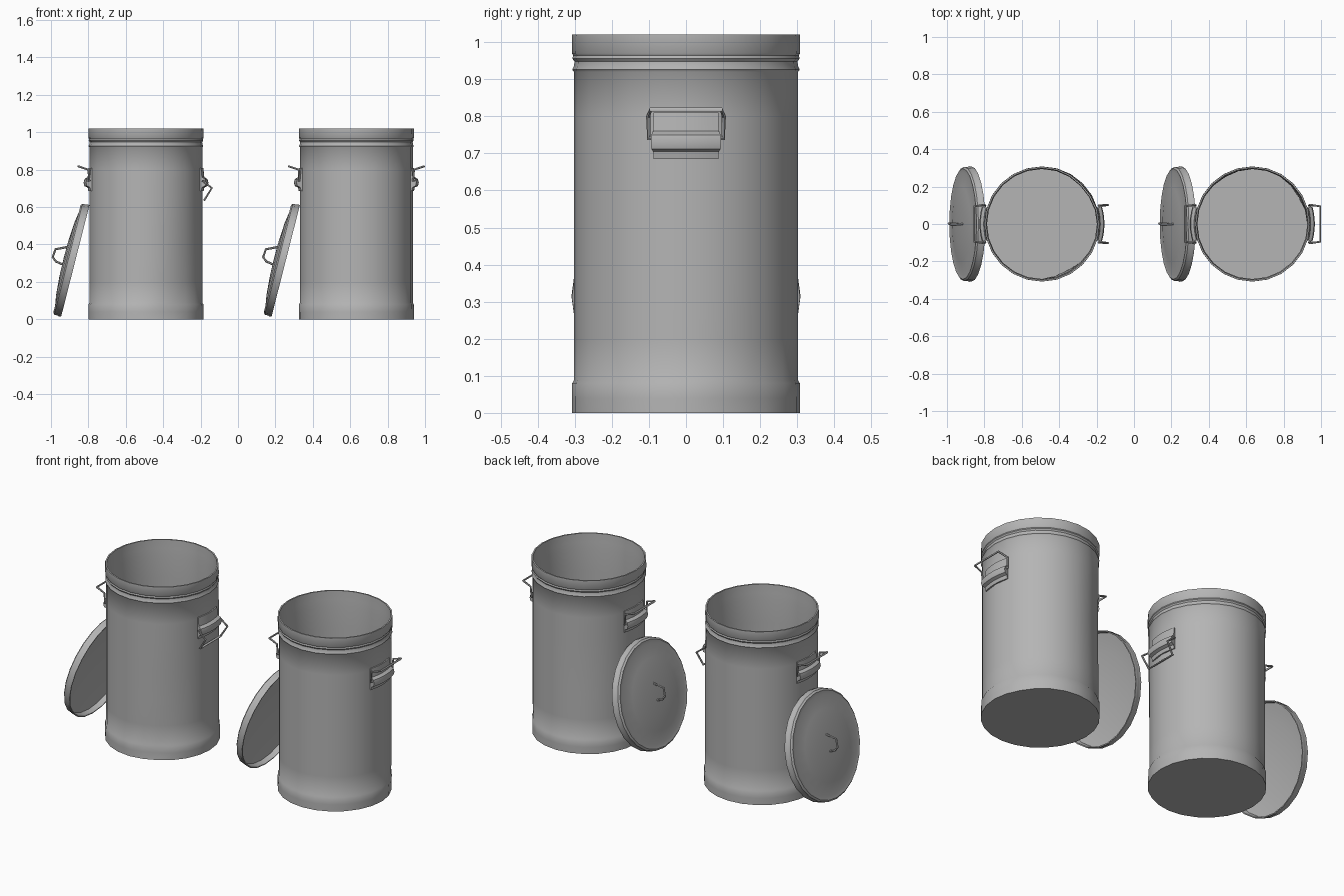
import bpy, bmesh
from math import sin, cos, pi, exp, atan2, hypot, radians
from mathutils import Matrix, Vector

cube = bpy.data.objects.get("Cube")
if cube:
    bpy.data.objects.remove(cube, do_unlink=True)

steel = bpy.data.materials.new("galvanised_steel")
steel.use_nodes = True
grey = (0.46, 0.46, 0.46, 1)
steel.diffuse_color = grey
steel.node_tree.nodes["Principled BSDF"].inputs["Base Color"].default_value = grey


def finish(obj, angle=40):
    bpy.ops.object.select_all(action='DESELECT')
    obj.select_set(True)
    bpy.context.view_layer.objects.active = obj
    bpy.ops.object.shade_smooth_by_angle(angle=radians(angle))


def lathe(name, profile, matrix, segments=24, sweep=2 * pi, dents=()):
    """Turn an (r, z) profile about z; a partial sweep is centred on +x and capped."""
    bm = bmesh.new()
    full = sweep > 6
    count = segments if full else segments + 1
    rings = []
    for i in range(count):
        a = sweep * i / segments - (0 if full else sweep / 2)
        rings.append([bm.verts.new((r * cos(a), r * sin(a), z)) for r, z in profile])
    for i in range(segments):
        a, b = rings[i], rings[(i + 1) % count]
        for j in range(len(profile) - 1):
            bm.faces.new((a[j], b[j], b[j + 1], a[j + 1]))
    if not full:
        bm.faces.new(rings[0])
        bm.faces.new(rings[-1])
    bmesh.ops.remove_doubles(bm, verts=bm.verts, dist=0.0001)
    # push shallow dents into the wall
    for angle, height, depth, width, tall in dents:
        for v in bm.verts:
            r = hypot(v.co.x, v.co.y)
            if r > 0.2:
                d = atan2(v.co.y, v.co.x) - radians(angle)
                d = atan2(sin(d), cos(d))
                push = depth * exp(-(d / width) ** 2 - ((v.co.z - height) / tall) ** 2)
                v.co.x *= 1 - push / r
                v.co.y *= 1 - push / r
    bmesh.ops.recalc_face_normals(bm, faces=bm.faces)
    mesh = bpy.data.meshes.new(name)
    bm.to_mesh(mesh)
    bm.free()
    mesh.materials.append(steel)
    obj = bpy.data.objects.new(name, mesh)
    bpy.context.collection.objects.link(obj)
    obj.matrix_world = matrix
    finish(obj)
    return obj


def rod(name, points, matrix, radius=0.006):
    """Bent wire along a path, turned into a mesh."""
    curve = bpy.data.curves.new(name, 'CURVE')
    curve.dimensions = '3D'
    curve.bevel_depth = radius
    curve.bevel_resolution = 1
    curve.use_fill_caps = True
    spline = curve.splines.new('POLY')
    spline.points.add(len(points) - 1)
    for p, co in zip(spline.points, points):
        p.co = (*co, 1)
    curve.materials.append(steel)
    obj = bpy.data.objects.new(name, curve)
    bpy.context.collection.objects.link(obj)
    obj.matrix_world = matrix
    bpy.ops.object.select_all(action='DESELECT')
    obj.select_set(True)
    bpy.context.view_layer.objects.active = obj
    bpy.ops.object.convert(target='MESH')
    finish(bpy.context.object, 50)


# can wall: base band, body, pinched neck with two beads, rim, then the inside
body_rings = (0.2, 0.35, 0.5, 0.65, 0.8)
outer = [(0, 0), (0.308, 0), (0.308, 0.04), (0.307, 0.08), (0.302, 0.088)]
outer += [(0.302, z) for z in body_rings]
outer += [(0.302, 0.92), (0.307, 0.926), (0.302, 0.936), (0.301, 0.948),
          (0.307, 0.956), (0.304, 0.964), (0.308, 0.97), (0.307, 1.02)]
inner = [(0.299, 1.02), (0.297, 0.97), (0.294, 0.93)]
inner += [(0.294, z) for z in reversed(body_rings)]
inner += [(0.294, 0.088), (0.294, 0.04), (0.294, 0.015), (0, 0.015)]
CAN = outer + inner

# rolled mounting bracket that wraps the wall
BRACKET = [(0.298, 0.685), (0.308, 0.685), (0.312, 0.705), (0.329, 0.712),
           (0.334, 0.73), (0.329, 0.75), (0.312, 0.76), (0.307, 0.81), (0.298, 0.81)]

# shallow domed lid with a deep rim
LID = [(0, 0.055), (0.2, 0.046), (0.275, 0.034), (0.297, 0.03), (0.302, 0),
       (0.308, 0), (0.309, 0.012), (0.306, 0.018), (0.306, 0.038), (0.296, 0.046),
       (0.275, 0.043), (0.2, 0.055), (0.1, 0.062), (0, 0.064)]
LID_GRIP = [(-0.035, 0, 0.058), (-0.028, 0.004, 0.1), (-0.01, 0.004, 0.122),
            (0.035, -0.004, 0.118), (0.045, -0.004, 0.095), (0.062, 0, 0.06)]

RAISED = ((0.308, 0.80), (0.362, 0.818))
HANGING = ((0.352, 0.702), (0.312, 0.637))


def bail(name, matrix, bend, bar):
    half = [(0.318, 0.07, 0.74), (0.303, 0.1, 0.74),
            (bend[0], 0.102, bend[1]), (bar[0], 0.095, bar[1])]
    rod(name, half + [(x, -y, z) for x, y, z in reversed(half)], matrix)


cans = (
    ("right", -0.492, HANGING, ((-65, 0.05, 0.012, 0.25, 0.05), (40, 1.0, 0.008, 0.4, 0.1),
                                (-50, 0.3, 0.005, 0.3, 0.2))),
    ("left", 0.633, RAISED, ((30, 0.03, 0.008, 0.3, 0.05), (120, 0.5, 0.004, 0.3, 0.2))),
)
for side, x, pose, dents in cans:
    place = Matrix.Translation((x, 0, 0))
    lathe(side + "_can", CAN, place, dents=dents)

    for end, turn, grip in (("outer", 0, pose), ("inner", pi, RAISED)):
        turned = place @ Matrix.Rotation(turn, 4, 'Z')
        lathe(f"{side}_can_{end}_bracket", BRACKET, turned, segments=6, sweep=radians(33))
        bail(f"{side}_can_{end}_handle", turned, *grip)

    # lid leaning against the can, hollow side towards the wall
    lean = Matrix.Translation((x - 0.378, 0, 0.312)) @ Matrix.Rotation(-1.322, 4, 'Y')
    lathe(side + "_lid", LID, lean)
    rod(side + "_lid_handle", LID_GRIP, lean)
